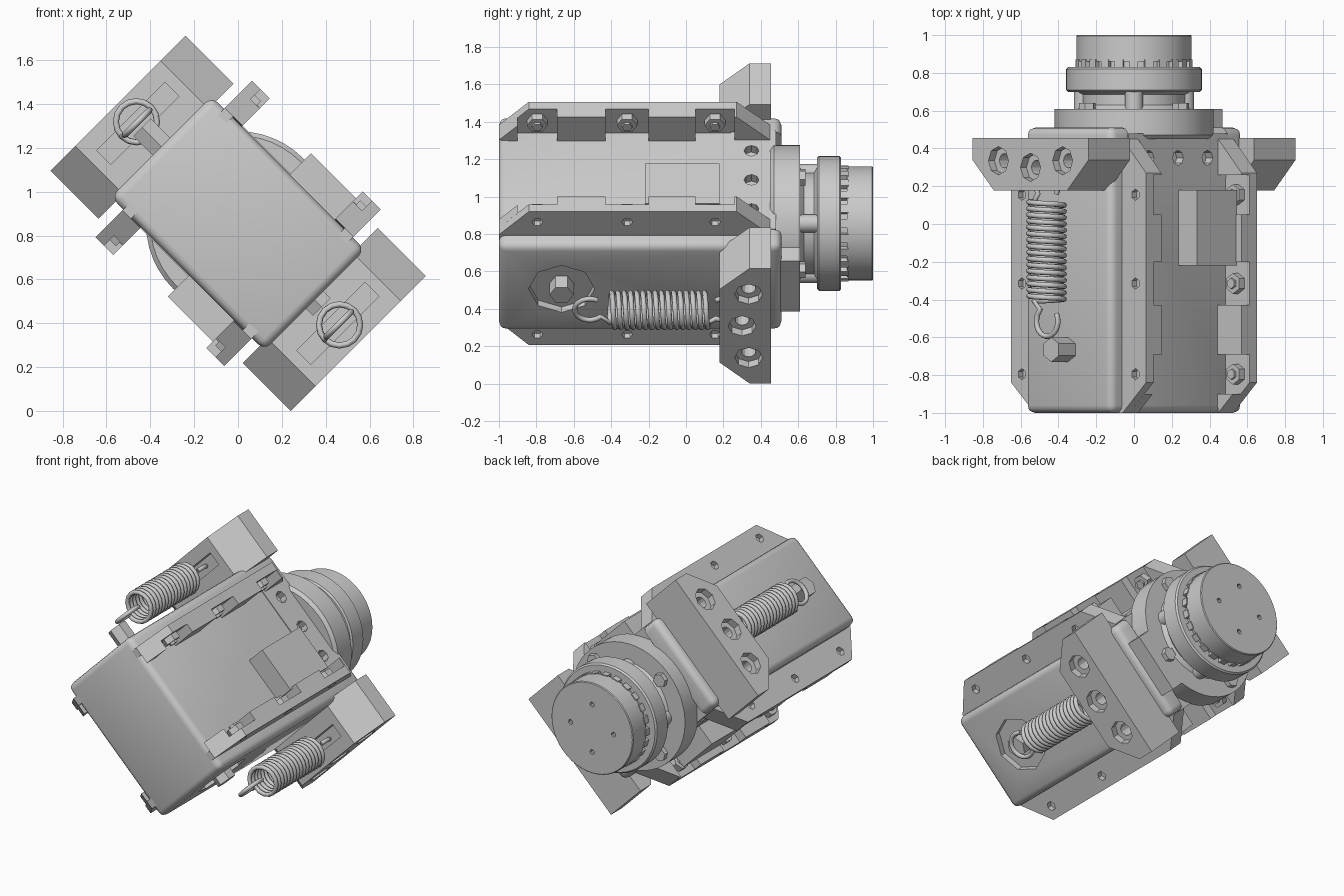
import bpy, bmesh
from math import pi, sin, cos, radians
from mathutils import Matrix, Vector

if "Cube" in bpy.data.objects:
    bpy.data.objects.remove(bpy.data.objects["Cube"])

# Everything is built upright (x = long side, y = depth, z = short side), then tipped 45 degrees
TIP = Matrix.Translation((0, 0, 0.856)) @ Matrix.Rotation(radians(45), 4, 'Y')
AXES = {'X': Matrix.Rotation(pi / 2, 4, 'Y'), 'Y': Matrix.Rotation(-pi / 2, 4, 'X'), 'Z': Matrix()}


def box(bm, x, y, z):
    size = [abs(p[1] - p[0]) for p in (x, y, z)]
    mid = [(p[1] + p[0]) / 2 for p in (x, y, z)]
    bmesh.ops.create_cube(bm, size=1, matrix=Matrix.Translation(mid) @ Matrix.Diagonal((*size, 1)))


def cyl(bm, axis, at, r, depth, sides, r2=None):
    bmesh.ops.create_cone(bm, cap_ends=True, segments=sides, radius1=r, radius2=r if r2 is None else r2,
                          depth=depth, matrix=Matrix.Translation(at) @ AXES[axis])


def prism(bm, pts, x0, x1):
    """Extrude a (y, z) outline along x."""
    f = bm.faces.new([bm.verts.new((x0, y, z)) for y, z in pts])
    ext = bmesh.ops.extrude_face_region(bm, geom=[f])
    bmesh.ops.translate(bm, vec=(x1 - x0, 0, 0), verts=[v for v in ext['geom'] if isinstance(v, bmesh.types.BMVert)])


def finish(name, bm, smooth=True):
    bmesh.ops.recalc_face_normals(bm, faces=bm.faces)
    me = bpy.data.meshes.new(name)
    bm.to_mesh(me)
    bm.free()
    ob = bpy.data.objects.new(name, me)
    bpy.context.collection.objects.link(ob)
    ob.matrix_world = TIP
    if smooth:
        select(ob)
        bpy.ops.object.shade_smooth_by_angle(angle=radians(32))
    return ob


def select(ob):
    bpy.ops.object.select_all(action='DESELECT')
    ob.select_set(True)
    bpy.context.view_layer.objects.active = ob


def cut(ob, bm):
    tool = finish("cutter", bm, False)
    tool.hide_render = True
    m = ob.modifiers.new("cut", 'BOOLEAN')
    m.operation, m.solver, m.object = 'DIFFERENCE', 'EXACT', tool
    select(ob)
    bpy.context.view_layer.update()
    bpy.ops.object.modifier_apply(modifier=m.name)
    bpy.data.objects.remove(tool)


# Main housing: rounded box whose middle is cut away at the back, leaving two side covers
bm = bmesh.new()
box(bm, (-.495, .495), (-1, .51), (-.325, .325))
bmesh.ops.bevel(bm, geom=bm.edges[:], offset=.04, segments=3, profile=.5, affect='EDGES')
housing = finish("housing", bm)
bm = bmesh.new()
box(bm, (-.37, .37), (.26, .7), (-.5, .5))
cut(housing, bm)
bm = bmesh.new()
cyl(bm, 'X', (.495, -.665, 0), .177, .08, 8)
cut(housing, bm)

# Raised blocks on the two broad faces
bm = bmesh.new()
for s in (-1, 1):
    box(bm, (.01, .31), (-.22, .18), (s * .3, s * .462))
finish("raised_blocks", bm, False)

# Side flange plates with spacer blocks, bolt holes and nuts
BOLTS = (-.795, -.315, .155)
half = [(-1, .33), (-.84, .505), (.27, .505), (.45, .33)]
for s, side in ((-1, "left"), (1, "right")):
    bm = bmesh.new()
    prism(bm, half + [(y, -z) for y, z in reversed(half)], s * .36, s * .415)
    plate = finish(side + "_flange", bm, False)
    holes, blocks, nuts = bmesh.new(), bmesh.new(), bmesh.new()
    box(holes, (s * .3, s * .5), (.262, .7), (-.2, .2))
    for t in (-1, 1):
        for y in BOLTS:
            cyl(holes, 'X', (s * .41, y, t * .425), .03, .06, 6)
            cyl(nuts, 'X', (s * .345, y, t * .42), .055, .05, 6)
            cyl(nuts, 'X', (s * .33, y, t * .42), .028, .05, 6)
        for y in ((-.69, -.43), (-.2, .05)):
            box(blocks, (s * .3, s * .362), y, (t * .31, t * .505))
        for pts in ([(-1, .33), (-.9, .44), (-.9, .32)], [(.26, .505), (.27, .505), (.45, .33), (.26, .3)]):
            prism(blocks, [(y, t * z) for y, z in pts], s * .3, s * .362)
    cut(plate, holes)
    finish(side + "_flange_blocks", blocks, False)
    finish(side + "_flange_nuts", nuts, False)

# Spring brackets: chamfered bars with three countersunk holes and a slot for the spring
half = [(.455, .435), (.34, .435), (.178, .275)]
for s, side in ((-1, "left"), (1, "right")):
    bm = bmesh.new()
    prism(bm, half + [(y, -z) for y, z in reversed(half)], s * .465, s * .775)
    bracket = finish(side + "_spring_bracket", bm, False)
    slot, sinks, bores = bmesh.new(), bmesh.new(), bmesh.new()
    box(slot, (s * .6, s * .69), (.1, .26), (-.22, .22))
    for y, z in ((.335, -.24), (.3, 0), (.335, .24)):
        cyl(sinks, 'X', (s * .775, y, z), .075, .09, 8)
        cyl(bores, 'X', (s * .72, y, z), .038, .14, 12)
    for c in (slot, sinks, bores):
        cut(bracket, c)

    # Spring anchor post
    tip = .62 if s < 0 else .54
    bm = bmesh.new()
    cyl(bm, 'X', (s * (.43 + tip) / 2, -.665, 0), .065, tip - .43, 6)
    finish(side + "_spring_post", bm, False)

    # Coil spring with an open hook at the front and one inside the slot
    def arc(yc, start, stop):
        return [(s * .65, yc + .08 * cos(radians(a)), .08 * sin(radians(a)))
                for a in (start + (stop - start) * i / 20 for i in range(21))]
    n, turns, per = 16 * 16, 16, 16
    pts = arc(.2, 120, -120)
    for i in range(n + 1):
        a = -pi / 2 + 2 * pi * i / per
        pts.append((s * (.655 + .094 * cos(a)), .12 - .53 * i / n, .094 * sin(a)))
    pts += arc(-.515, -40, -300)
    cu = bpy.data.curves.new(side + "_spring", 'CURVE')
    cu.dimensions, cu.bevel_depth, cu.bevel_resolution, cu.use_fill_caps = '3D', .014, 2, True
    sp = cu.splines.new('POLY')
    sp.points.add(len(pts) - 1)
    for p, co in zip(sp.points, pts):
        p.co = (*co, 1)
    ob = bpy.data.objects.new(side + "_spring", cu)
    bpy.context.collection.objects.link(ob)
    ob.matrix_world = TIP
    select(ob)
    bpy.ops.object.convert(target='MESH')
    bpy.ops.object.shade_smooth_by_angle(angle=radians(60))

# Bearing block behind the housing, with screw holes in its broad faces
bm = bmesh.new()
box(bm, (-.372, .372), (.24, .48), (-.33, .33))
block = finish("bearing_block", bm, False)
bm = bmesh.new()
for t in (-1, 1):
    for x in (-.22, 0, .22):
        cyl(bm, 'Z', (x, .35, t * .33), .04, .1, 8)
cut(block, bm)

# Lathed output shaft: disk, neck, collar and cap
profile = [(0, .45), (.40, .45), (.42, .47), (.42, .61), (.30, .61), (.275, .63), (.275, .685), (.30, .70),
           (.35, .70), (.36, .71), (.36, .82), (.35, .83), (.285, .83), (.285, .86), (.305, .86),
           (.305, .995), (.30, 1), (0, 1)]
bm = bmesh.new()
verts = [bm.verts.new((r, y, 0)) for r, y in profile]
edges = [bm.edges.new(p) for p in zip(verts, verts[1:])]
bmesh.ops.spin(bm, geom=verts + edges, cent=(0, 0, 0), axis=(0, 1, 0), angle=2 * pi, steps=48)
bmesh.ops.remove_doubles(bm, verts=bm.verts, dist=1e-4)
shaft = finish("output_shaft", bm)
bm = bmesh.new()
for k in range(4):
    a = k * pi / 2 + pi / 4
    cyl(bm, 'Y', (.16 * cos(a), 1, .16 * sin(a)), .016, .08, 10)
cut(shaft, bm)

# Disk screws, neck ribs and the small teeth under the cap
bm = bmesh.new()
for k in range(4):
    a = k * pi / 2
    cyl(bm, 'Y', (.35 * cos(a), .62, .35 * sin(a)), .045, .04, 6)
    cyl(bm, 'Y', (.27 * cos(a + pi / 4), .66, .27 * sin(a + pi / 4)), .05, .12, 12)
finish("disk_screws", bm)
bm = bmesh.new()
for k in range(24):
    a = k * pi / 12
    bmesh.ops.create_cube(bm, size=1, matrix=Matrix.Rotation(a, 4, 'Y') @ Matrix.Translation((.295, .845, 0))
                          @ Matrix.Diagonal((.03, .05, .045, 1)))
finish("cap_teeth", bm, False)

# Wide lug on one side of the disk
bm = bmesh.new()
box(bm, (.3, .474), (.5, .61), (-.19, .19))
finish("disk_lug", bm, False)
